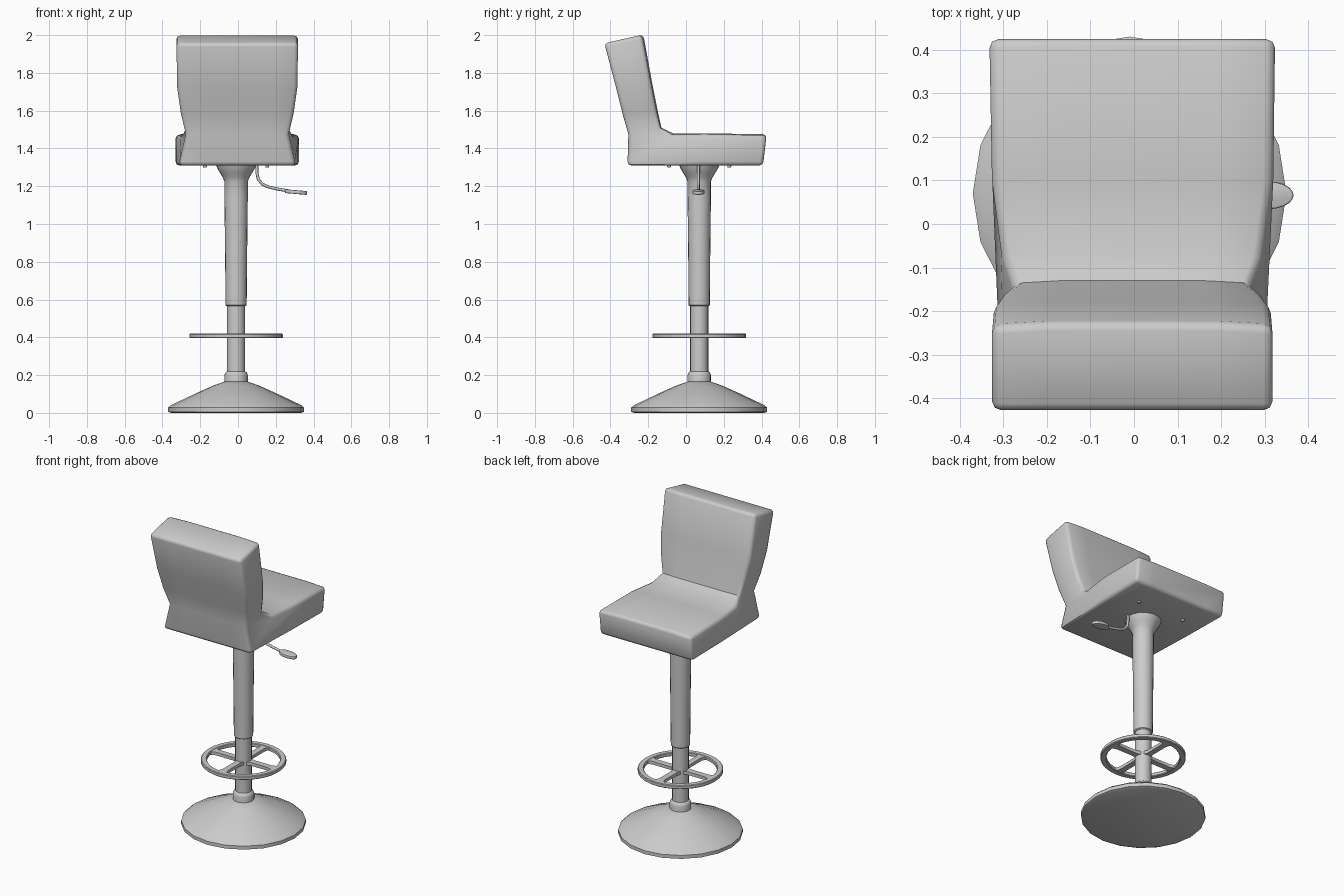
import bpy, bmesh, math
from mathutils import Matrix, Vector

if "Cube" in bpy.data.objects:
    bpy.data.objects.remove(bpy.data.objects["Cube"])

CX, CY = -0.01, 0.07   # column axis


def finish(name, bm, loc=(0, 0, 0), angle=35):
    bmesh.ops.recalc_face_normals(bm, faces=bm.faces[:])
    me = bpy.data.meshes.new(name)
    bm.to_mesh(me)
    bm.free()
    me.shade_smooth()
    me.set_sharp_from_angle(angle=math.radians(angle))
    ob = bpy.data.objects.new(name, me)
    ob.location = loc
    bpy.context.collection.objects.link(ob)
    return ob


def loft(bm, rings, closed=False):
    """Skin between rings of points; cap the ends unless closed."""
    vs = [[bm.verts.new(p) for p in r] for r in rings]
    n = len(vs[0])
    pairs = list(zip(vs, vs[1:])) + ([(vs[-1], vs[0])] if closed else [])
    for a, b in pairs:
        for i in range(n):
            j = (i + 1) % n
            bm.faces.new((a[i], a[j], b[j], b[i]))
    if not closed:
        bm.faces.new(vs[0])
        bm.faces.new(vs[-1])


def lathe(name, profile, n=20, closed=False):
    bm = bmesh.new()
    loft(bm, [[(r * math.cos(math.tau * k / n), r * math.sin(math.tau * k / n), z)
               for k in range(n)] for r, z in profile], closed)
    return finish(name, bm, (CX, CY, 0))


# Pedestal: base, neck collar, inner pole, outer tube with flared top
lathe("base", [(0.345, 0.0), (0.36, 0.006), (0.36, 0.028), (0.343, 0.042),
               (0.21, 0.105), (0.12, 0.145), (0.06, 0.166)])
lathe("neck_collar", [(0.062, 0.155), (0.062, 0.2), (0.057, 0.213), (0.048, 0.22)])
lathe("inner_pole", [(0.048, 0.16), (0.048, 0.62)])
lathe("outer_tube", [(0.05, 0.565), (0.056, 0.57), (0.058, 0.8), (0.062, 1.15), (0.062, 1.225),
                     (0.07, 1.245), (0.085, 1.27), (0.1, 1.295), (0.108, 1.32)])

# Foot ring with four spokes
lathe("foot_ring", [(0.243, 0.396), (0.247, 0.4), (0.247, 0.416), (0.243, 0.42),
                    (0.216, 0.42), (0.212, 0.416), (0.212, 0.4), (0.216, 0.396)], 32, True)
for k in range(4):
    bm = bmesh.new()
    half = [(0.03, 0.03), (0.06, 0.019), (0.185, 0.019), (0.205, 0.026), (0.222, 0.038)]
    outline = half + [(x, -y) for x, y in reversed(half)]
    loft(bm, [[(x, y, z) for x, y in outline] for z in (0.398, 0.418)])
    ob = finish(f"foot_ring_spoke_{k + 1}", bm, (CX, CY, 0))
    ob.rotation_euler.z = k * math.pi / 2

# Seat shell: L-shaped loft (outer yz, inner yz, half width outer, half width inner)
sections = [
    ((-0.432, 1.957), (-0.226, 2.003), 0.322, 0.322),
    ((-0.37, 1.72), (-0.178, 1.74), 0.318, 0.318),
    ((-0.335, 1.58), (-0.15, 1.60), 0.298, 0.298),
    ((-0.305, 1.475), (-0.13, 1.51), 0.272, 0.274),
    ((-0.31, 1.31), (-0.065, 1.478), 0.308, 0.298),
    ((0.1, 1.31), (0.1, 1.48), 0.322, 0.322),
    ((0.408, 1.31), (0.427, 1.475), 0.327, 0.328),
]
rings = []
for o, i, wo, wi in sections:
    o, i = Vector(o), Vector(i)
    ring = [(wo * t, *o) for t in (-1, -0.6, 0.6, 1)]
    for t in (1, 0.6, -0.6, -1):
        p = i.lerp(o, 0.035) if abs(t) == 1 else i   # slight cushion crown
        ring.append((wi * t, *p))
    rings.append(ring)
bm = bmesh.new()
loft(bm, rings)
bmesh.ops.recalc_face_normals(bm, faces=bm.faces[:])
edges = [e for e in bm.edges if e.calc_face_angle_signed(0) > math.radians(58)]
bmesh.ops.bevel(bm, geom=edges, offset=0.02, segments=2, profile=0.5,
                affect='EDGES', clamp_overlap=True)
finish("seat_and_back", bm, (-0.004, 0, 0), 50)

# Screws under the seat
for sx in (-1, 1):
    for sy in (-1, 1):
        bm = bmesh.new()
        bmesh.ops.create_cone(bm, cap_ends=True, segments=12, radius1=0.009, radius2=0.012, depth=0.02)
        finish("seat_screw", bm, (CX + 0.165 * sx, CY + 0.16 * sy, 1.31))

# Height lever: bent rod and oval paddle
cu = bpy.data.curves.new("lever_rod", 'CURVE')
cu.dimensions = '3D'
cu.bevel_depth = 0.008
cu.bevel_resolution = 2
cu.use_fill_caps = True
pts = [(0.1, 1.315), (0.1, 1.27), (0.108, 1.235), (0.13, 1.21), (0.165, 1.195), (0.21, 1.185), (0.27, 1.175)]
sp = cu.splines.new('POLY')
sp.points.add(len(pts) - 1)
for p, (x, z) in zip(sp.points, pts):
    p.co = (x, CY - 0.005, z, 1)
bpy.context.collection.objects.link(bpy.data.objects.new("lever_rod", cu))

bm = bmesh.new()
bmesh.ops.create_cone(bm, cap_ends=True, segments=20, radius1=1, radius2=1, depth=0.02,
                      matrix=Matrix.Diagonal((0.059, 0.032, 1, 1)))
rim = [e for e in bm.edges if e.calc_face_angle(0) > 1]
bmesh.ops.bevel(bm, geom=rim, offset=0.005, segments=2, profile=0.5, affect='EDGES')
finish("lever_paddle", bm, (0.307, CY - 0.004, 1.169)).rotation_euler.y = math.radians(5)
